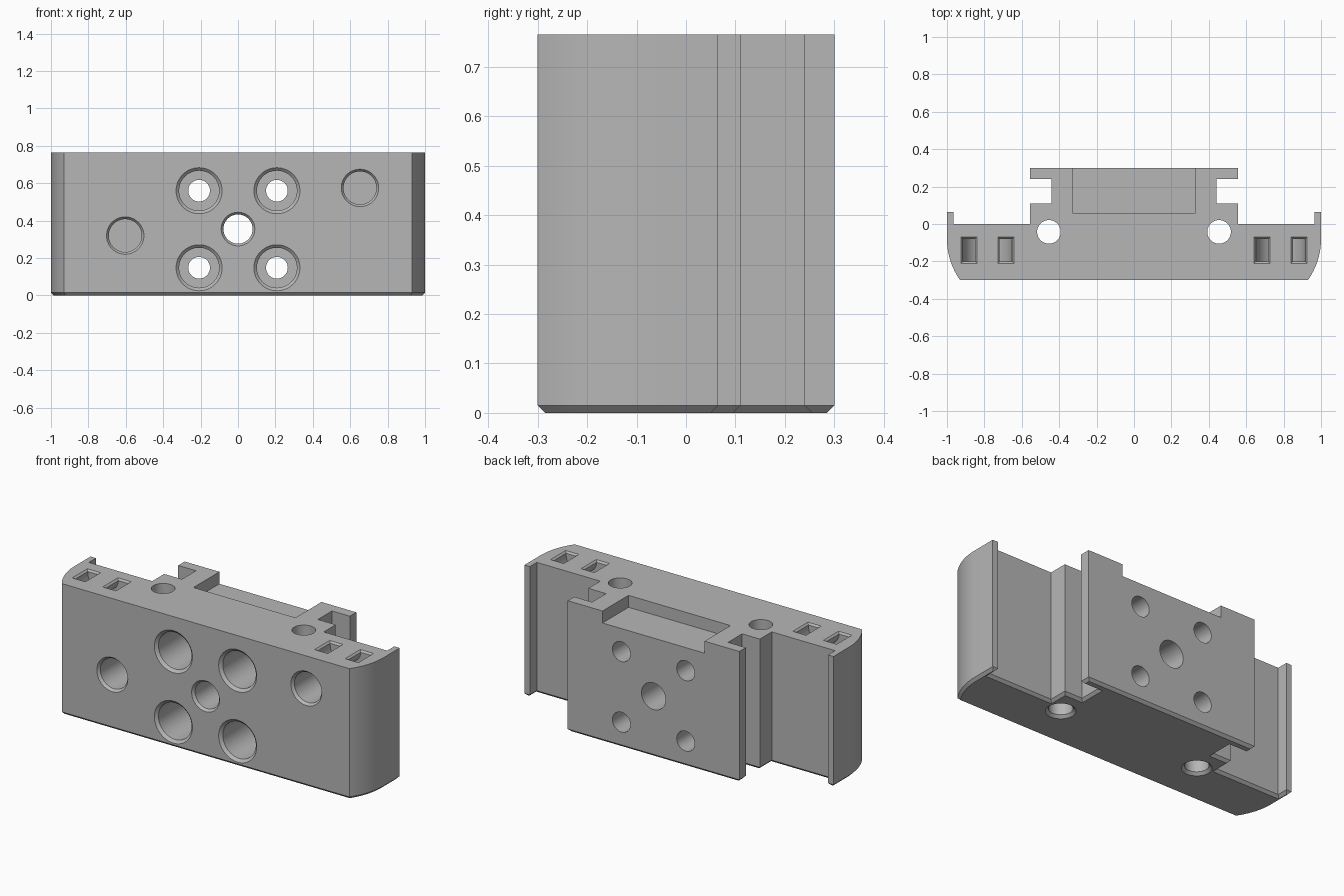
import bpy, bmesh, math
from mathutils import Vector

if "Cube" in bpy.data.objects:
    bpy.data.objects.remove(bpy.data.objects["Cube"])

HEIGHT, CHAMFER, FRONT = 0.765, 0.015, -0.30

grey = bpy.data.materials.new("plain grey")
grey.use_nodes = True
grey.diffuse_color = (0.47, 0.47, 0.47, 1)
grey.node_tree.nodes["Principled BSDF"].inputs["Base Color"].default_value = grey.diffuse_color


def make_object(name, bm):
    bmesh.ops.recalc_face_normals(bm, faces=bm.faces)
    mesh = bpy.data.meshes.new(name)
    bm.to_mesh(mesh)
    bm.free()
    mesh.materials.append(grey)
    obj = bpy.data.objects.new(name, mesh)
    bpy.context.scene.collection.objects.link(obj)
    return obj


def loft(name, rings):
    """Closed solid through a series of vertex rings."""
    bm = bmesh.new()
    loops = [[bm.verts.new(p) for p in ring] for ring in rings]
    for a, b in zip(loops, loops[1:]):
        for i in range(len(a)):
            j = (i + 1) % len(a)
            bm.faces.new((a[i], a[j], b[j], b[i]))
    bm.faces.new(loops[0])
    bm.faces.new(loops[-1])
    return make_object(name, bm)


def drill(name, start, direction, steps, sides=64):
    """Turned cutter; steps are (radius, depth) along the direction."""
    turn = Vector(direction).to_track_quat("Z", "Y")
    angles = [2 * math.pi * i / sides for i in range(sides)]
    return loft(name, [[Vector(start) + turn @ Vector((r * math.cos(a), r * math.sin(a), d))
                        for a in angles] for r, d in steps])


def box(name, low, high):
    (x0, y0, z0), (x1, y1, z1) = low, high
    return loft(name, [[(x0, y0, z), (x1, y0, z), (x1, y1, z), (x0, y1, z)] for z in (z0, z1)])


def tie_channel(name, cx, cy=-0.14, radius=0.099, half=0.033, depth=0.06):
    """U-shaped tunnel with two flared rectangular mouths in the top."""
    base = HEIGHT - 0.01

    def ring(t, lift=0.0, grow=0.0):
        return [(cx + r * math.cos(t), cy + y, base - r * math.sin(t) + lift)
                for r, y in ((radius - half - grow, -depth - grow), (radius + half + grow, -depth - grow),
                             (radius + half + grow, depth + grow), (radius - half - grow, depth + grow))]
    arc = [ring(math.pi * i / 24) for i in range(25)]
    return loft(name, [ring(0, 0.02, 0.02)] + arc + [ring(math.pi, 0.02, 0.02)])


# Body outline: bowed ends, rear lips and a T-shaped rail
bow = 0.38
half = [(1 - bow + math.sqrt(bow ** 2 - y ** 2), -0.08 + y)
        for y in (-0.22 * (1 - i / 12) for i in range(13))]
half += [(1, 0.065), (0.965, 0.065), (0.965, 0), (0.555, 0), (0.555, 0.11),
         (0.44, 0.11), (0.44, 0.24), (0.555, 0.24), (0.555, 0.30)]
outline = half + [(-x, y) for x, y in reversed(half)]

bm = bmesh.new()
floor = bm.faces.new([bm.verts.new((x, y, CHAMFER)) for x, y in reversed(outline)])
sides = bmesh.ops.extrude_face_region(bm, geom=[floor], use_keep_orig=True)["geom"]
bmesh.ops.translate(bm, verts=[v for v in sides if isinstance(v, bmesh.types.BMVert)],
                    vec=(0, 0, HEIGHT - CHAMFER))
bmesh.ops.recalc_face_normals(bm, faces=bm.faces)
# Chamfer around the whole bottom edge
floor = min(bm.faces, key=lambda f: f.calc_center_median().z)
bmesh.ops.inset_region(bm, faces=[floor], thickness=CHAMFER, use_even_offset=True)
for v in floor.verts:
    v.co.z = 0
body = make_object("mounting_block", bm)


def chamfered(r, flare):
    return [(r + flare * 2, -CHAMFER), (r, CHAMFER)]


cutters = [box("top_recess", (-0.33, 0.06, HEIGHT - 0.07), (0.33, 0.4, 1))]
back = (0, 1, 0)
# Four counterbored screw holes and the central through hole
for x in (-0.208, 0.208):
    for z in (0.148, 0.56):
        cutters.append(drill("screw_hole", (x, FRONT, z), back,
                             chamfered(0.107, 0.016) + [(0.107, 0.4), (0.058, 0.4), (0.058, 0.7)]))
cutters.append(drill("centre_hole", (0, FRONT, 0.355), back, chamfered(0.078, 0.012) + [(0.078, 0.7)]))
# Two blind holes in the front
for x, z in ((-0.603, 0.32), (0.652, 0.575)):
    cutters.append(drill("blind_hole", (x, FRONT, z), back, chamfered(0.088, 0.012) + [(0.088, 0.22)]))
# Upright rod holes and cable tie channels on each side
for s in (-1, 1):
    cutters.append(drill("rod_hole", (s * 0.455, -0.042, 0), (0, 0, 1),
                         chamfered(0.063, 0.016) + [(0.063, 1)]))
    cutters.append(tie_channel("tie_channel", s * 0.784))

# Cut every opening
for cutter in cutters:
    cutter.hide_render = True
    mod = body.modifiers.new(cutter.name, "BOOLEAN")
    mod.operation, mod.solver, mod.object = "DIFFERENCE", "EXACT", cutter
bpy.context.view_layer.update()
cut_mesh = bpy.data.meshes.new_from_object(body.evaluated_get(bpy.context.evaluated_depsgraph_get()))
body.modifiers.clear()
body.data = cut_mesh
cut_mesh.materials.clear()
cut_mesh.materials.append(grey)
for p in cut_mesh.polygons:
    p.material_index = 0
for cutter in cutters:
    bpy.data.objects.remove(cutter)

# Smooth the round surfaces, keep the edges crisp
bpy.ops.object.select_all(action="DESELECT")
body.select_set(True)
bpy.context.view_layer.objects.active = body
bpy.ops.object.shade_smooth_by_angle(angle=math.radians(25))
